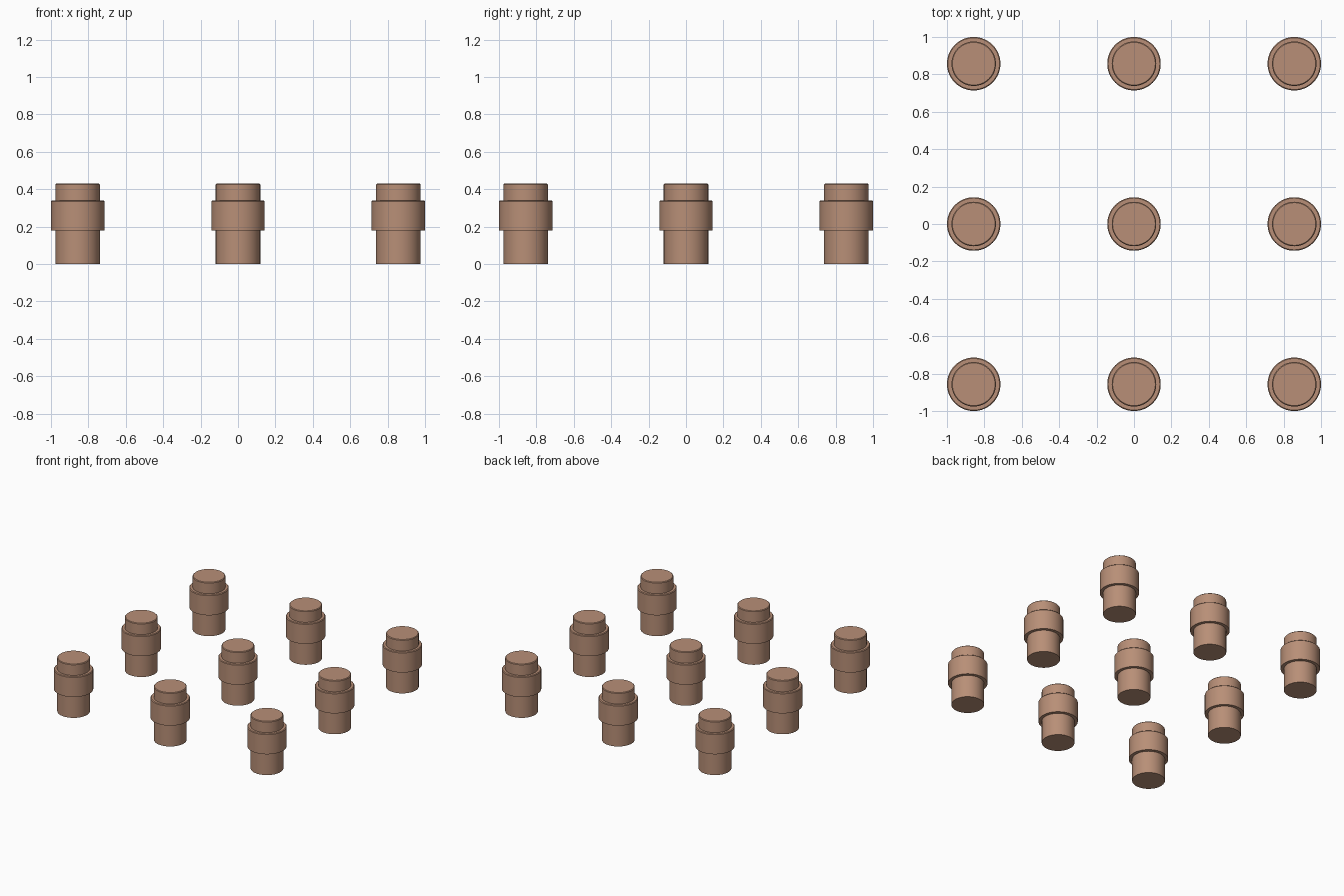
import bpy, bmesh, math

if "Cube" in bpy.data.objects:
    bpy.data.objects.remove(bpy.data.objects["Cube"])

SEGMENTS = 64
SPACING = 0.857

clay = bpy.data.materials.new("clay brown")
clay.diffuse_color = (0.48, 0.275, 0.185, 1.0)
clay.use_nodes = True
clay.node_tree.nodes["Principled BSDF"].inputs["Base Color"].default_value = clay.diffuse_color

# Stepped peg profile (radius, height): shaft, wide collar, narrow cap
PROFILE = [(0.119, 0.0), (0.119, 0.178), (0.143, 0.178), (0.143, 0.335),
           (0.138, 0.340), (0.119, 0.340), (0.119, 0.425), (0.114, 0.430)]


def peg_mesh():
    """Revolve the profile and close both ends."""
    bm = bmesh.new()
    rings = []
    for r, z in PROFILE:
        rings.append([bm.verts.new((r * math.cos(2 * math.pi * i / SEGMENTS),
                                    r * math.sin(2 * math.pi * i / SEGMENTS), z))
                      for i in range(SEGMENTS)])
    for low, high in zip(rings, rings[1:]):
        for i in range(SEGMENTS):
            j = (i + 1) % SEGMENTS
            bm.faces.new((low[i], low[j], high[j], high[i]))
    bm.faces.new(rings[0][::-1])
    bm.faces.new(rings[-1])
    bmesh.ops.recalc_face_normals(bm, faces=bm.faces[:])
    # Smooth round walls, crisp steps
    for f in bm.faces:
        f.smooth = True
    for e in bm.edges:
        e.smooth = e.calc_face_angle(0) < math.radians(30)
    mesh = bpy.data.meshes.new("peg")
    bm.to_mesh(mesh)
    bm.free()
    mesh.materials.append(clay)
    return mesh


# Three by three grid of identical pegs
mesh = peg_mesh()
for row in range(3):
    for col in range(3):
        peg = bpy.data.objects.new(f"peg_row{row + 1}_column{col + 1}", mesh)
        peg.location = ((col - 1) * SPACING, (row - 1) * SPACING, 0)
        bpy.context.collection.objects.link(peg)
